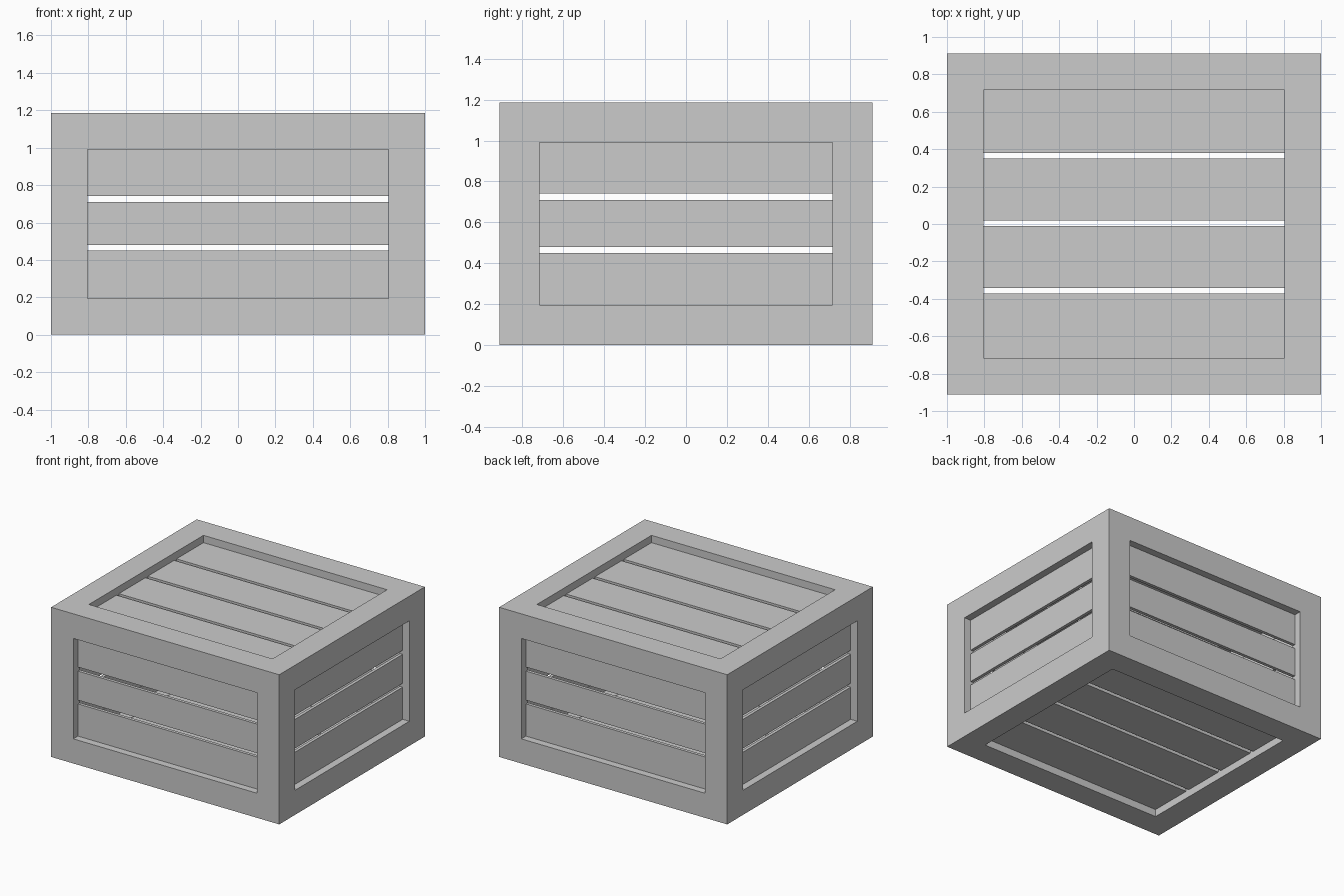
import bpy, bmesh
from mathutils import Vector

cube = bpy.data.objects.get("Cube")
if cube:
    bpy.data.objects.remove(cube, do_unlink=True)

SIZE = Vector((2.0, 1.824, 1.186))
BORDER = 0.195     # visible width of the frame boards
RECESS = 0.058     # slats sit this far behind the frame face
SLAT = 0.025       # slat thickness
OVERLAP = 0.004    # slat ends tuck into the frame

grey = bpy.data.materials.new("plain grey")
grey.use_nodes = True
grey.diffuse_color = (0.6, 0.6, 0.6, 1)
grey.node_tree.nodes["Principled BSDF"].inputs["Base Color"].default_value = (0.6, 0.6, 0.6, 1)


def add_object(name, bm):
    mesh = bpy.data.meshes.new(name)
    bm.to_mesh(mesh)
    bm.free()
    mesh.materials.append(grey)
    obj = bpy.data.objects.new(name, mesh)
    bpy.context.collection.objects.link(obj)
    return obj


def box(name, low, high):
    low, high = Vector(low), Vector(high)
    bm = bmesh.new()
    bmesh.ops.create_cube(bm, size=1)
    bmesh.ops.scale(bm, vec=high - low, verts=bm.verts)
    bmesh.ops.translate(bm, vec=(low + high) / 2, verts=bm.verts)
    return add_object(name, bm)


# Frame: a box with a rectangular window in every face, thickened inwards
bm = bmesh.new()
bmesh.ops.create_cube(bm, size=1)
bmesh.ops.scale(bm, vec=SIZE, verts=bm.verts)
bmesh.ops.translate(bm, vec=(0, 0, SIZE.z / 2), verts=bm.verts)
panels = list(bm.faces)
bmesh.ops.inset_individual(bm, faces=panels, thickness=BORDER, use_even_offset=True)
bmesh.ops.delete(bm, geom=panels, context='FACES')
frame = add_object("frame", bm)
solid = frame.modifiers.new("thickness", 'SOLIDIFY')
solid.thickness = RECESS + SLAT + 0.003
solid.offset = -1
solid.use_even_offset = True

# Slats: horizontal boards in the four walls, lengthwise boards in lid and floor
wall_rows = [(0.19, 0.45), (0.48, 0.71), (0.742, 0.995)]
flat_rows = [(-0.72, -0.372), (-0.342, -0.01), (0.02, 0.35), (0.38, 0.72)]
half_x, half_y = SIZE.x / 2, SIZE.y / 2
reach_x = half_x - BORDER + OVERLAP
reach_y = half_y - BORDER + OVERLAP


def layer(outer, sign):
    """Lower and upper limits of a slat layer behind an outer face."""
    return sorted((outer - sign * RECESS, outer - sign * (RECESS + SLAT)))


for i, (z0, z1) in enumerate(wall_rows, 1):
    for name, sign in (("front", -1), ("back", 1)):
        a, b = layer(sign * half_y, sign)
        box(f"{name}_slat_{i}", (-reach_x, a, z0), (reach_x, b, z1))
    for name, sign in (("right", -1), ("left", 1)):
        a, b = layer(sign * half_x, sign)
        box(f"{name}_slat_{i}", (a, -reach_y, z0), (b, reach_y, z1))

for i, (y0, y1) in enumerate(flat_rows, 1):
    for name, outer, sign in (("bottom", 0, -1), ("top", SIZE.z, 1)):
        a, b = layer(outer, sign)
        box(f"{name}_slat_{i}", (-reach_x, y0, a), (reach_x, y1, b))
